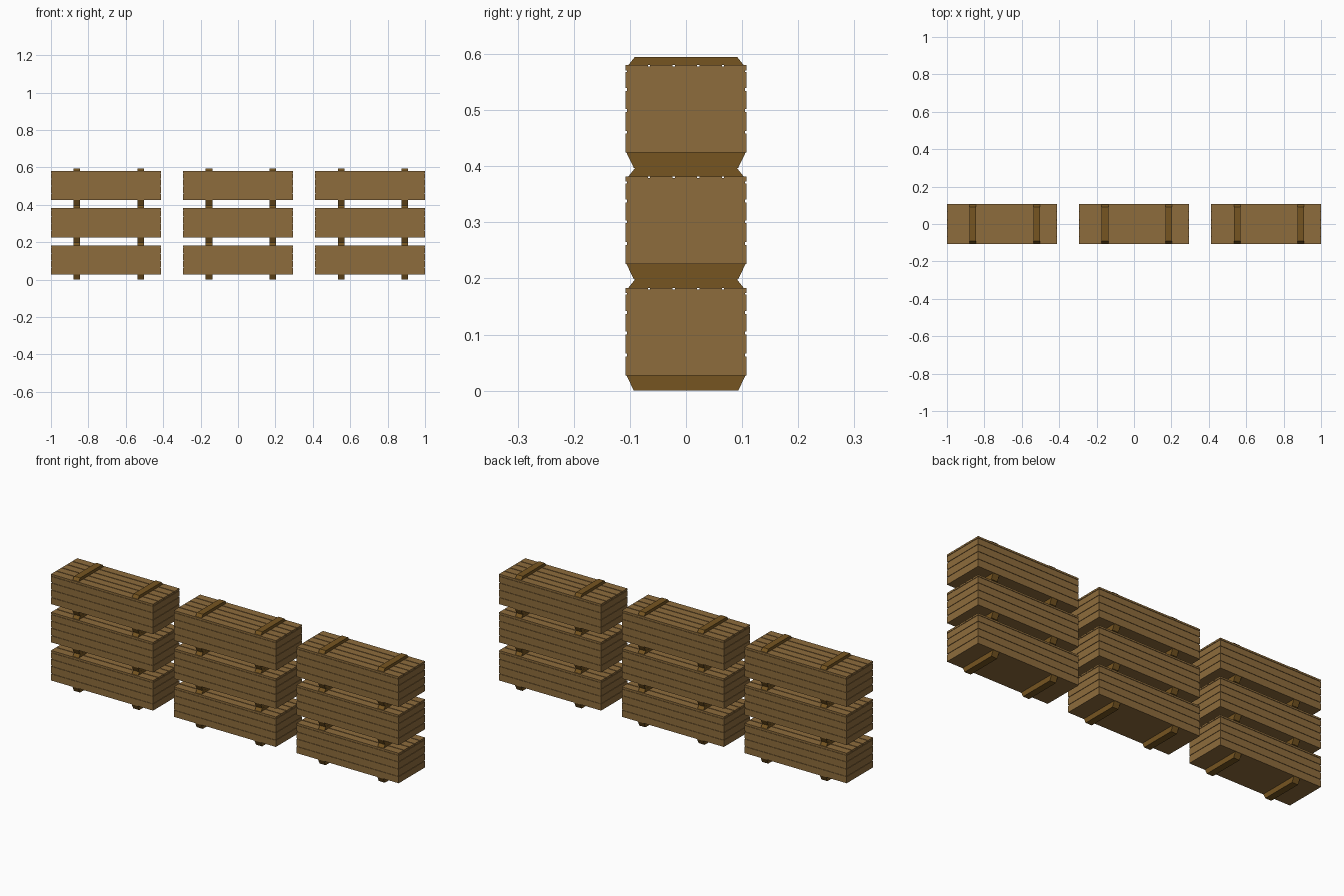
import bpy, bmesh
from mathutils import Vector

if "Cube" in bpy.data.objects:
    bpy.data.objects.remove(bpy.data.objects["Cube"])


def material(name, color):
    m = bpy.data.materials.new(name)
    m.diffuse_color = (*color, 1)
    m.use_nodes = True
    m.node_tree.nodes["Principled BSDF"].inputs["Base Color"].default_value = m.diffuse_color
    return m


PLANK = material("plank_wood", (0.27, 0.15, 0.045))
CLEAT = material("cleat_wood", (0.18, 0.09, 0.015))
HX, HY = 0.2935, 0.108        # crate half length and half depth
GROOVE = 0.0025               # depth of the gaps between planks


def block(bm, x0, x1, y0, y1, z0, z1, y_in_bottom=0, y_in_top=0):
    """Box whose ends in y can slope inward at the bottom or top."""
    v = []
    for z, i in ((z0, y_in_bottom), (z1, y_in_top)):
        for x, y in ((x0, y0 + i), (x1, y0 + i), (x1, y1 - i), (x0, y1 - i)):
            v.append(bm.verts.new(Vector((x, y, z))))
    bm.faces.new(v[3::-1])
    bm.faces.new(v[4:])
    for k in range(4):
        n = (k + 1) % 4
        bm.faces.new((v[k], v[n], v[n + 4], v[k + 4]))


def mesh(name, bm, mat):
    me = bpy.data.meshes.new(name)
    bm.to_mesh(me)
    bm.free()
    me.materials.append(mat)
    return me


# crate body: recessed core, four plank courses
bm = bmesh.new()
block(bm, -HX + GROOVE, HX - GROOVE, -HY + GROOVE, HY - GROOVE, 0.028, 0.1805)
for z0, z1 in ((0.027, 0.061), (0.066, 0.100), (0.105, 0.137), (0.142, 0.171)):
    block(bm, -HX, HX, -HY, HY, z0, z1)
body_mesh = mesh("crate_body", bm, PLANK)

# lid: planks running lengthwise with narrow gaps
bm = bmesh.new()
count, gap = 5, 0.004
w = (2 * HY - gap * (count - 1)) / count
for i in range(count):
    y = -HY + i * (w + gap)
    block(bm, -HX, HX, y, y + w, 0.174, 0.183)
lid_mesh = mesh("crate_lid", bm, PLANK)

# cleats across the lid and runners under the floor, with sloped ends
bm = bmesh.new()
for x in (-0.155, 0.186):
    block(bm, x - 0.0175, x + 0.0175, -0.106, 0.106, 0, 0.027, y_in_bottom=0.013)
    block(bm, x - 0.0175, x + 0.0175, -0.103, 0.103, 0.183, 0.198, y_in_top=0.012)
cleat_mesh = mesh("crate_cleats", bm, CLEAT)

# three stacks of three crates
for col in range(3):
    for row in range(3):
        for me in (body_mesh, lid_mesh, cleat_mesh):
            ob = bpy.data.objects.new(f"{me.name}_{col + 1}_{row + 1}", me)
            ob.location = ((col - 1) * 0.7065, 0, row * 0.1985)
            bpy.context.collection.objects.link(ob)
